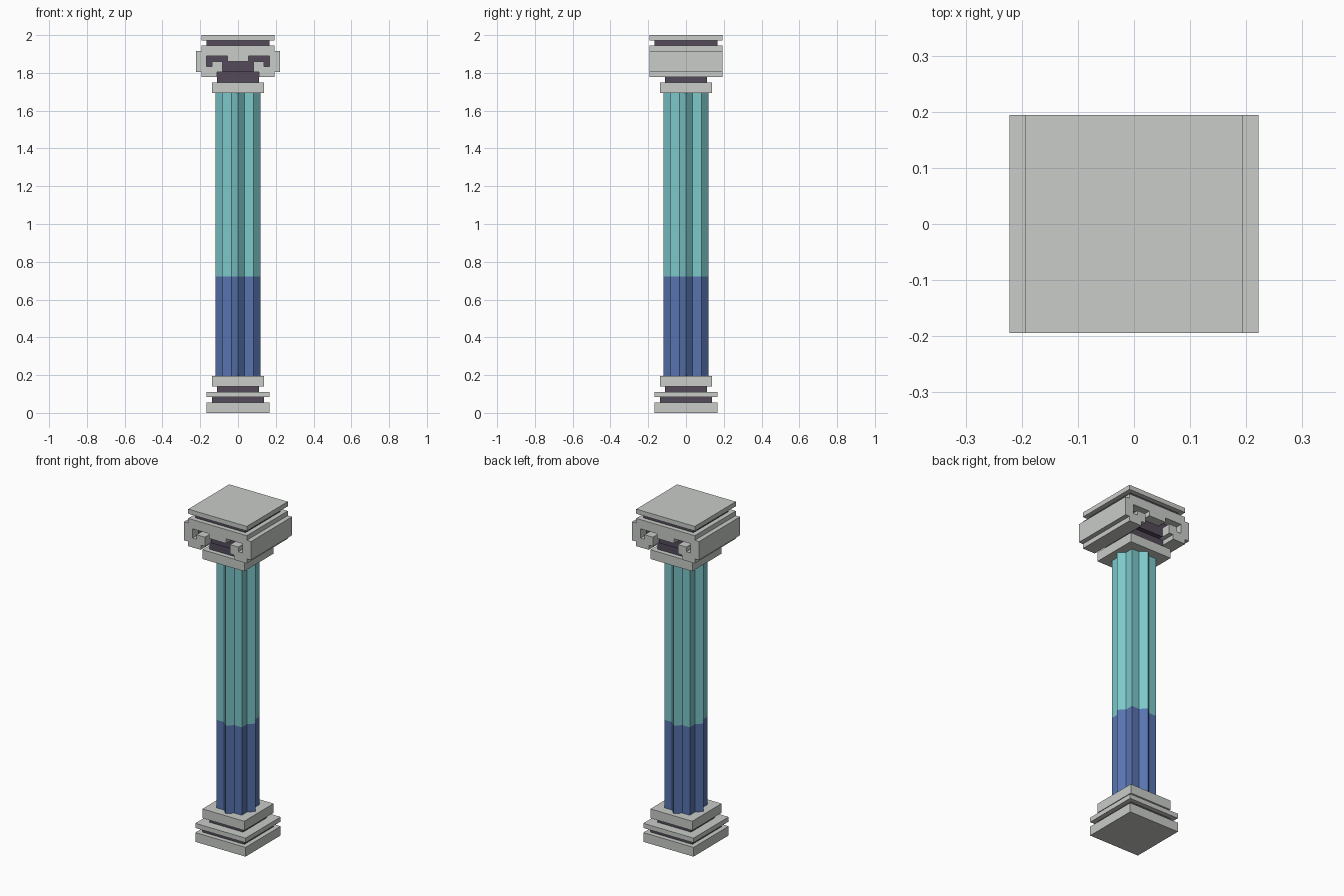
import bpy, bmesh, math

if "Cube" in bpy.data.objects:
    bpy.data.objects.remove(bpy.data.objects["Cube"])

U = 2 / 72  # the column is laid out on a 72-step height grid


def material(name, rgb):
    m = bpy.data.materials.new(name)
    lin = [((c / 255 + 0.055) / 1.055) ** 2.4 for c in rgb]
    m.diffuse_color = (*lin, 1)
    m.use_nodes = True
    m.node_tree.nodes["Principled BSDF"].inputs["Base Color"].default_value = m.diffuse_color
    return m


STONE = material("pale_stone", (200, 204, 199))
DARK = material("dark_plum", (84, 75, 90))
TEAL = material("teal", (125, 200, 203))
BLUE = material("blue", (88, 116, 176))


def prism(name, points, direction, mat):
    """Extrude a closed outline (in grid units) along a direction."""
    bm = bmesh.new()
    face = bm.faces.new([bm.verts.new([c * U for c in p]) for p in points])
    ext = bmesh.ops.extrude_face_region(bm, geom=[face])
    new = [v for v in ext["geom"] if isinstance(v, bmesh.types.BMVert)]
    bmesh.ops.translate(bm, verts=new, vec=[c * U for c in direction])
    bmesh.ops.recalc_face_normals(bm, faces=bm.faces)
    me = bpy.data.meshes.new(name)
    bm.to_mesh(me)
    bm.free()
    me.materials.append(mat)
    ob = bpy.data.objects.new(name, me)
    bpy.context.collection.objects.link(ob)
    return ob


def slab(name, hx, hy, z0, z1, mat):
    pts = [(-hx, -hy, z0), (hx, -hy, z0), (hx, hy, z0), (-hx, hy, z0)]
    return prism(name, pts, (0, 0, z1 - z0), mat)


# Square slabs: name, half width, bottom, top, material
for name, h, z0, z1, mat in [
    ("plinth", 6, 0, 2, STONE),
    ("base_lower_recess", 5, 2, 3, DARK),
    ("base_plate", 6, 3, 4, STONE),
    ("base_upper_recess", 4, 4, 5, DARK),
    ("base_collar", 5, 5, 7, STONE),
    ("top_collar", 5, 61, 63, STONE),
    ("capital_neck", 4, 63, 65, DARK),
    ("top_recess", 6, 70, 71, DARK),
    ("top_plate", 7, 71, 72, STONE),
]:
    slab(name, h, h, z0, z1, mat)

# Fluted shaft: eight-pointed star made of two crossed squares
r_out = 3 * math.sqrt(2)
r_in = 3 / math.cos(math.pi / 8)


def star(z):
    return [((r_in if i % 2 else r_out) * math.cos(i * math.pi / 8),
             (r_in if i % 2 else r_out) * math.sin(i * math.pi / 8), z)
            for i in range(16)]


prism("shaft_lower", star(7), (0, 0, 19), BLUE)
prism("shaft_upper", star(26), (0, 0, 35), TEAL)

# Scroll capital: right half of the outline, mirrored, run front to back
half = [(2, 67), (2, 68), (6, 68), (6, 66), (5, 66), (5, 67), (3, 67), (3, 65),
        (4, 65), (4, 64), (7, 64), (7, 65), (8, 65), (8, 69), (7, 69), (7, 70)]
outline = half + [(-x, z) for x, z in reversed(half)]
prism("scroll_capital", [(x, -7, z) for x, z in outline], (0, 14, 0), STONE)

# Dark core set back inside the scroll channels
slab("capital_core", 6.5, 5, 65, 69, DARK)
